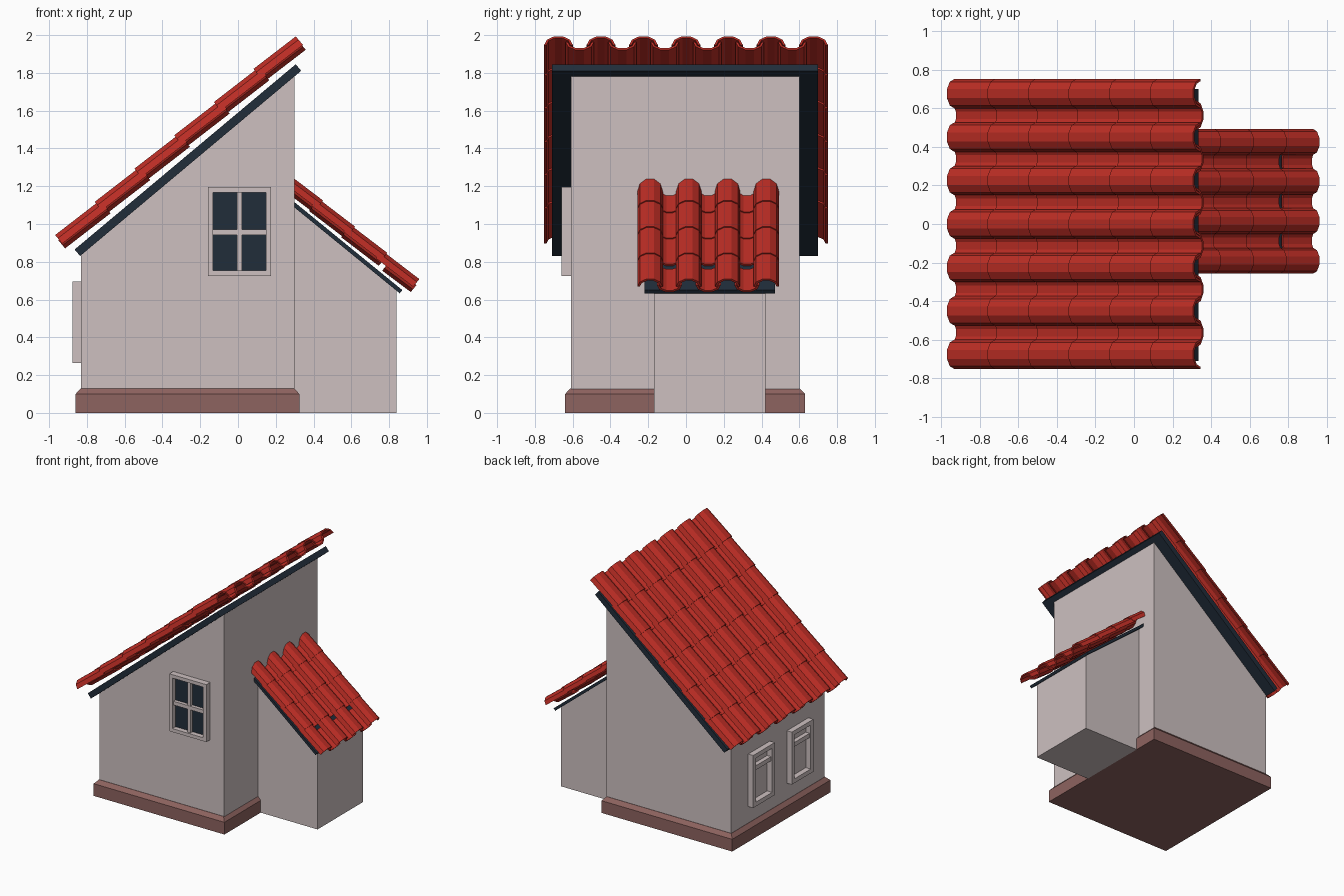
import bpy, bmesh, math
from mathutils import Vector

if "Cube" in bpy.data.objects:
    bpy.data.objects.remove(bpy.data.objects["Cube"])


def material(name, rgb):
    m = bpy.data.materials.new(name)
    m.diffuse_color = (*rgb, 1)
    m.use_nodes = True
    m.node_tree.nodes["Principled BSDF"].inputs["Base Color"].default_value = m.diffuse_color
    return m


WALL = material("pale plaster", (0.61, 0.53, 0.53))
BASE = material("brown stone", (0.27, 0.125, 0.115))
TILE = material("red clay", (0.50, 0.026, 0.018))
DARK = material("dark navy", (0.015, 0.026, 0.042))


def loft(bm, rings):
    """Closed solid through equal-length rings of points."""
    vs = [[bm.verts.new(p) for p in r] for r in rings]
    n = len(vs[0])
    for a, b in zip(vs, vs[1:]):
        for i in range(n):
            j = (i + 1) % n
            bm.faces.new((a[i], a[j], b[j], b[i]))
    bm.faces.new(vs[0][::-1])
    bm.faces.new(vs[-1])


def box(bm, x, y, z):
    loft(bm, [[(x[0], y[0], h), (x[1], y[0], h), (x[1], y[1], h), (x[0], y[1], h)] for h in z])


def finish(bm, name, mat):
    bmesh.ops.recalc_face_normals(bm, faces=bm.faces)
    me = bpy.data.meshes.new(name)
    bm.to_mesh(me)
    bm.free()
    me.materials.append(mat)
    ob = bpy.data.objects.new(name, me)
    bpy.context.collection.objects.link(ob)


def extrude_y(name, profile, y0, y1, mat):
    bm = bmesh.new()
    loft(bm, [[(x, y, z) for x, z in profile] for y in (y0, y1)])
    finish(bm, name, mat)


class Slope:
    """Roof frame: u runs up the slope, n points out of it, v is world y."""

    def __init__(self, x, z, angle, side):
        c, s = math.cos(math.radians(angle)), math.sin(math.radians(angle))
        self.o = Vector((x, 0, z))
        self.u = Vector((side * c, 0, s))
        self.n = Vector((-side * s, 0, c))

    def at(self, u, v, n):
        return self.o + self.u * u + self.n * n + Vector((0, v, 0))

    def board(self, name, length, thick, y0, y1):
        bm = bmesh.new()
        loft(bm, [[self.at(u, y, n) for u, n in ((0, 0), (length, 0), (length, -thick), (0, -thick))]
                  for y in (y0, y1)])
        finish(bm, name, DARK)

    def tile(self, bm, v, u0, u1, n0, n1, half, high, flip, thick=0.012, seg=5):
        """One half-round tile; flip makes it a trough."""
        arc = [math.pi * i / seg for i in range(seg + 1)]
        ring = [(half * math.cos(a), high * math.sin(a)) for a in arc]
        ring += [((half - thick) * math.cos(a), (high - thick) * math.sin(a)) for a in reversed(arc)]
        loft(bm, [[self.at(u, v + p, n + q * flip) for p, q in ring] for u, n in ((u0, n0), (u1, n1))])

    def tiles(self, name, first, count, pitch, u0, step, rows, half, cover, pan, short_pan=None):
        """cover and pan: (u shift, n at low end, n at high end, height)."""
        for label, (du, lo, hi, high), flip in (("covers", cover, 1), ("troughs", pan, -1)):
            bm = bmesh.new()
            for c in range(count if flip > 0 else count - 1):
                v = first + pitch * (c if flip > 0 else c + 0.5)
                for r in range(rows):
                    a = u0 + du + step * r
                    b = a + step + (0.03 if r < rows - 1 else 0.008)
                    if flip < 0 and r == 0 and short_pan:
                        b = short_pan
                    self.tile(bm, v, a, b, lo, hi, half, high, flip)
            finish(bm, name + "_" + label, TILE)


# Stone plinth with bevelled top
bm = bmesh.new()
loft(bm, [[(-0.86 + d, -0.64 + d, z), (0.325 - d, -0.64 + d, z),
           (0.325 - d, 0.63 - d, z), (-0.86 + d, 0.63 - d, z)]
          for z, d in ((0, 0), (0.10, 0), (0.13, 0.028))])
finish(bm, "plinth", BASE)

# Main house and lean-to annex
extrude_y("main_walls", [(-0.83, 0.05), (0.30, 0.05), (0.30, 1.80), (-0.83, 0.855)], -0.61, 0.60, WALL)
extrude_y("annex_walls", [(0.28, 0), (0.84, 0), (0.84, 0.66), (0.28, 1.117)], -0.17, 0.42, WALL)

# Main roof
main = Slope(-0.865, 0.865, 39.95, 1)
main.board("main_roof_board", 1.527, 0.045, -0.71, 0.70)
main.tiles("main_roof", -0.675, 7, 0.225, -0.03, 0.274, 6, 0.076,
           (0, 0.066, 0.054, 0.062), (-0.005, 0.092, 0.080, 0.058))

# Annex roof
low = Slope(0.87, 0.65, 39.2, -1)
low.board("annex_roof_board", 0.76, 0.022, -0.22, 0.47)
low.tiles("annex_roof", -0.19, 4, 0.205, -0.033, 0.2194, 4, 0.067,
          (0, 0.050, 0.042, 0.055), (-0.008, 0.068, 0.060, 0.050), 0.148)

# Front window: rim, glazing bars, glass
bm = bmesh.new()
X, Z, w = (-0.16, 0.175), (0.725, 1.195), 0.028
for x in ((X[0], X[0] + w), (X[1] - w, X[1])):
    box(bm, x, (-0.66, -0.60), Z)
for z in ((Z[0], Z[0] + w), (Z[1] - w, Z[1])):
    box(bm, (X[0] + w, X[1] - w), (-0.66, -0.60), z)
box(bm, (-0.005, 0.021), (-0.645, -0.60), (Z[0] + w, Z[1] - w))
box(bm, (X[0] + w, X[1] - w), (-0.647, -0.60), (0.942, 0.972))
finish(bm, "front_window_frame", WALL)
bm = bmesh.new()
box(bm, (X[0] + w, X[1] - w), (-0.619, -0.61), (Z[0] + w, Z[1] - w))
finish(bm, "front_window_glass", DARK)

# Two blind windows on the low side wall
for name, c in (("side_window_back", 0.24), ("side_window_front", -0.26)):
    bm = bmesh.new()
    w, h = 0.035, 0.14
    for s in (-1, 1):
        box(bm, (-0.875, -0.82), sorted((c + s * h, c + s * (h - w))), (0.265, 0.695))
    for z in ((0.265, 0.30), (0.66, 0.695)):
        box(bm, (-0.875, -0.82), (c - h + w, c + h - w), z)
    box(bm, (-0.865, -0.82), (c - h + w, c + h - w), (0.555, 0.59))
    finish(bm, name, WALL)
